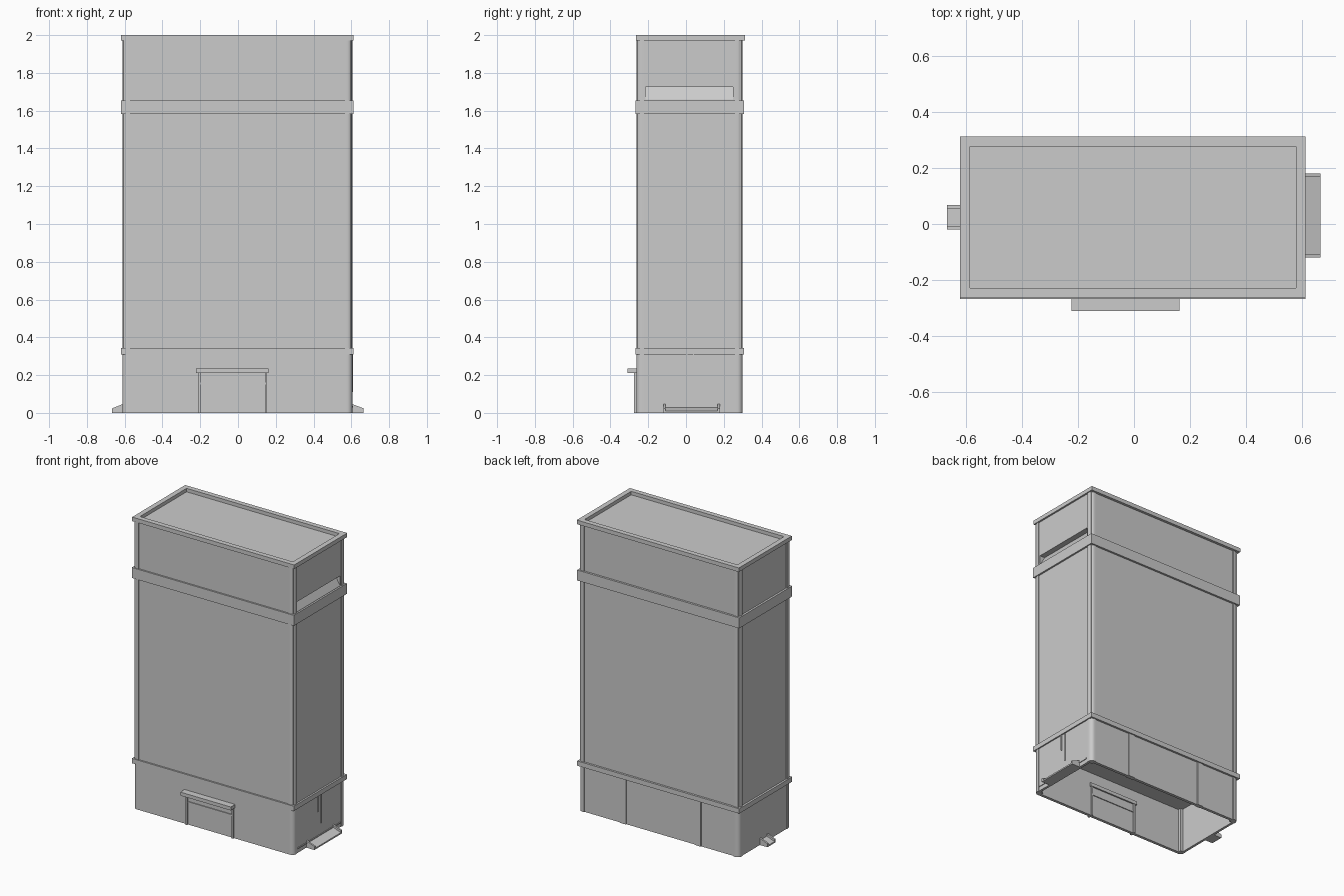
import bpy
import bmesh
from mathutils import Vector

cube = bpy.data.objects.get("Cube")
if cube:
    bpy.data.objects.remove(cube, do_unlink=True)

grey = bpy.data.materials.new("light_grey")
grey.use_nodes = True
colour = (0.6, 0.6, 0.6, 1)
grey.diffuse_color = colour
grey.node_tree.nodes["Principled BSDF"].inputs["Base Color"].default_value = colour

# Main limits of the block
L, R, F, B = -0.612, 0.606, -0.263, 0.3
INSET = 0.006
BASE_TOP, BAND_LOW, BAND_MID, BAND_HIGH, RIM = 0.31, 0.343, 1.583, 1.655, 1.972


def finish(name, bm):
    bmesh.ops.recalc_face_normals(bm, faces=bm.faces)
    mesh = bpy.data.meshes.new(name)
    bm.to_mesh(mesh)
    bm.free()
    mesh.materials.append(grey)
    obj = bpy.data.objects.new(name, mesh)
    bpy.context.collection.objects.link(obj)
    return obj


def box(name, x0, x1, y0, y1, z0, z1):
    bm = bmesh.new()
    bmesh.ops.create_cube(bm, size=1)
    size = Vector((x1 - x0, y1 - y0, z1 - z0))
    mid = Vector((x0 + x1, y0 + y1, z0 + z1)) / 2
    for v in bm.verts:
        v.co = v.co * size + mid
    return finish(name, bm)


def prism(name, profile, y0, y1):
    """Extrude an (x, z) outline along y."""
    bm = bmesh.new()
    face = bm.faces.new([bm.verts.new((x, y0, z)) for x, z in profile])
    out = bmesh.ops.extrude_face_region(bm, geom=[face])
    bmesh.ops.translate(bm, vec=(0, y1 - y0, 0),
                        verts=[g for g in out["geom"] if isinstance(g, bmesh.types.BMVert)])
    return finish(name, bm)


def corner_column(name, x, y, z0, z1, width=0.04):
    """Square pier whose outer vertical edge is rounded."""
    sx, sy = (1 if x > 0 else -1), (1 if y > 0 else -1)
    xs, ys = sorted((x, x - sx * width)), sorted((y, y - sy * width))
    obj = box(name, *xs, *ys, z0, z1)
    bm = bmesh.new()
    bm.from_mesh(obj.data)
    edge = [e for e in bm.edges
            if all(abs(v.co.x - x) < 1e-4 and abs(v.co.y - y) < 1e-4 for v in e.verts)]
    bmesh.ops.bevel(bm, geom=edge, offset=width * 0.7, segments=6, profile=0.5, affect='EDGES')
    bm.to_mesh(obj.data)
    bm.free()
    bpy.ops.object.select_all(action='DESELECT')
    obj.select_set(True)
    bpy.context.view_layer.objects.active = obj
    bpy.ops.object.shade_smooth_by_angle()


# Hollow ground storey: four walls open at the bottom
W = 0.02
P = 0.03
box("base_front_wall", L + P, R - P, F, F + W, 0, BASE_TOP)
box("base_back_wall", L + P, R - P, B - INSET - W, B - INSET, 0, BASE_TOP)
box("base_right_wall", L + 0.003, L + W, F + P, B - P, 0, BASE_TOP)
box("base_left_wall", R - W, R - 0.003, F + P, B - P, 0, BASE_TOP)

# Main storeys, slightly recessed between the corner columns
box("main_body", L + INSET, R - INSET, F + INSET, B - INSET, BASE_TOP, BAND_HIGH)

# Top storey with a sloping recess low on its left side
top = box("top_storey", L + INSET, R - INSET, F + INSET, B - INSET, BAND_HIGH - 0.01, RIM)
cutter = prism("recess_cutter", [(R + 0.05, 1.65), (R + 0.05, 1.725), (R - 0.045, 1.725),
                                 (R, 1.65)], -0.215, 0.25)
cutter.hide_render = True
cutter.hide_viewport = True
cut = top.modifiers.new("recess", 'BOOLEAN')
cut.object = cutter
cut.operation = 'DIFFERENCE'
cut.solver = 'EXACT'
bpy.context.view_layer.objects.active = top
top.select_set(True)
bpy.ops.object.modifier_apply(modifier="recess")
bpy.data.objects.remove(cutter, do_unlink=True)

# Rounded columns at the four corners of every storey
for storey, z0, z1 in (("base", 0, BASE_TOP), ("main", BAND_LOW, BAND_MID),
                       ("top", BAND_HIGH, RIM)):
    for side, x in (("right", L), ("left", R)):
        for end, y in (("front", F), ("back", B)):
            corner_column(f"{storey}_{end}_{side}_column", x, y, z0, z1)

# Projecting bands between the storeys
for name, z0, z1 in (("lower_band", BASE_TOP, BAND_LOW), ("upper_band", BAND_MID, BAND_HIGH)):
    box(name, -0.62, 0.612, -0.268, 0.308, z0, z1)

# Parapet around the sunken roof
x0, x1, y0, y1, t = -0.62, 0.612, -0.264, 0.312, 0.035
box("parapet_front", x0, x1, y0, y0 + t, RIM, 2)
box("parapet_back", x0, x1, y1 - t, y1, RIM, 2)
box("parapet_right", x0, x0 + t, y0 + t, y1 - t, RIM, 2)
box("parapet_left", x1 - t, x1, y0 + t, y1 - t, RIM, 2)
box("roof", x0 + t, x1 - t, y0 + t, y1 - t, RIM - 0.01, RIM + 0.004)

# Entrance: canopy, posts and lintel running through the wall
box("canopy", -0.222, 0.162, -0.31, F + W + 0.01, 0.21, 0.234)
for name, x in (("right_post", -0.202), ("left_post", 0.148)):
    box("entrance_" + name, x - 0.006, x + 0.006, F - 0.012, F + W + 0.008, 0, 0.21)
box("entrance_lintel", -0.2, 0.146, F - 0.006, F + W + 0.006, 0.15, 0.16)

# Upright ribs on the back of the base
for i, x in enumerate((0.27, -0.3)):
    box(f"back_rib_{i + 1}", x - 0.022, x + 0.022, B - 0.03, B, 0, BASE_TOP)

# Thin upright strips and sill on the left side of the base
box("left_strip_front", R - 0.01, R + 0.003, 0.001, 0.007, 0.2, BASE_TOP)
box("left_strip_back", R - 0.01, R + 0.003, 0.037, 0.043, 0.11, BASE_TOP)
box("left_sill", R - 0.035, R + 0.002, -0.215, 0.25, 0.028, 0.036)


# Side ramps with kerbs
def ramp(name, wall, tip, y0, y1):
    slope = [(wall, 0), (wall, 0.034), (tip, 0.01), (tip, 0)]
    kerb = [(wall, 0), (wall, 0.05), (tip, 0.024), (tip, 0)]
    prism(name, slope, y0, y1)
    prism(name + "_front_kerb", kerb, y0, y0 + 0.012)
    prism(name + "_back_kerb", kerb, y1 - 0.012, y1)


ramp("left_ramp", R - 0.01, 0.665, -0.12, 0.18)
ramp("right_ramp", L + 0.01, -0.667, -0.02, 0.068)
